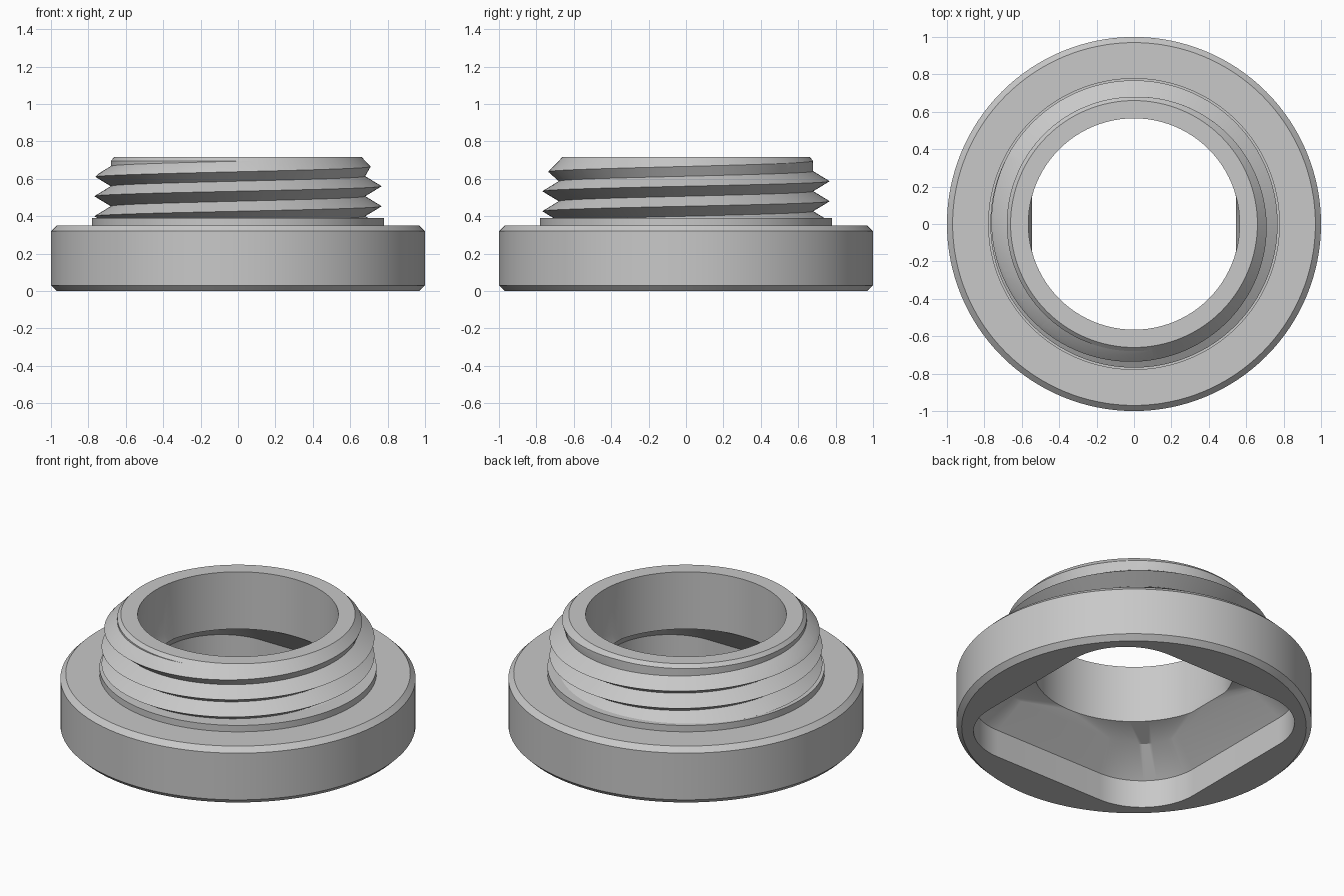
import bpy, bmesh, math
from math import cos, sin, tau, pi, radians

SEG = 128
PITCH, ROOT, CREST = 0.107, 0.68, 0.768
TOP = 0.717
BORE = 0.565
ARC = 24

cube = bpy.data.objects.get("Cube")
if cube:
    bpy.data.objects.remove(cube, do_unlink=True)

grey = bpy.data.materials.new("plain grey")
grey.use_nodes = True
colour = (0.58, 0.58, 0.58, 1)
grey.diffuse_color = colour
grey.node_tree.nodes["Principled BSDF"].inputs["Base Color"].default_value = colour


def finish(name, bm):
    bmesh.ops.recalc_face_normals(bm, faces=bm.faces)
    mesh = bpy.data.meshes.new(name)
    bm.to_mesh(mesh)
    bm.free()
    mesh.materials.append(grey)
    obj = bpy.data.objects.new(name, mesh)
    bpy.context.collection.objects.link(obj)
    return obj


def loft(name, rings):
    """Closed solid through a stack of equal-length rings."""
    bm = bmesh.new()
    loops = [[bm.verts.new(p) for p in ring] for ring in rings]
    n = len(loops[0])
    for a, b in zip(loops, loops[1:]):
        for i in range(n):
            j = (i + 1) % n
            bm.faces.new((a[i], a[j], b[j], b[i]))
    bm.faces.new(loops[0])
    bm.faces.new(loops[-1])
    bmesh.ops.remove_doubles(bm, verts=bm.verts, dist=0.0001)
    return finish(name, bm)


def circle(r, z):
    return [(r * cos(tau * i / SEG), r * sin(tau * i / SEG), z) for i in range(SEG)]


def combine(target, other, operation):
    mod = target.modifiers.new(operation.lower(), "BOOLEAN")
    mod.operation = operation
    mod.solver = "EXACT"
    mod.object = other
    bpy.context.view_layer.objects.active = target
    bpy.ops.object.modifier_apply(modifier=mod.name)
    bpy.data.objects.remove(other, do_unlink=True)


# Helical thread: rows alternate between crest and root, fading out at the top
def thread_rod(low, high):
    bm = bmesh.new()
    rows = range(-6, 5)
    columns = []
    for j in range(SEG + 1):
        a = tau * j / SEG
        column = []
        for k in rows:
            z = min(max(0.56 + PITCH * (j / SEG + k / 2), low), high)
            turn = (z - 0.56) / PITCH - j / SEG
            nearest = math.floor(turn + 0.5)
            fade = min(1, max(0, 1.35 * (1.25 - nearest - j / SEG)))
            r = ROOT + (CREST - ROOT) * fade * (1 - 2 * abs(turn - nearest))
            column.append(bm.verts.new((r * cos(a), r * sin(a), z)))
        columns.append(column)
    for a, b in zip(columns, columns[1:]):
        for k in range(len(rows) - 1):
            bm.faces.new((a[k], b[k], b[k + 1], a[k + 1]))
    bmesh.ops.remove_doubles(bm, verts=bm.verts, dist=0.0001)
    rim = [e for e in bm.edges if e.is_boundary]
    bmesh.ops.holes_fill(bm, edges=rim, sides=0)
    return finish("threaded_neck", bm)


# Rounded square and bore rings share one layout: four corner arcs
def corner_angles():
    return [(q * pi / 2, q * pi / 2 + pi / 2 * i / ARC)
            for q in range(4) for i in range(ARC + 1)]


def rounded_square(half, fillet, z):
    reach = (half - fillet) * math.sqrt(2)
    return [(reach * cos(q + pi / 4) + fillet * cos(a),
             reach * sin(q + pi / 4) + fillet * sin(a), z)
            for q, a in corner_angles()]


def bore_ring(z, limit=1):
    return [(max(-limit, min(limit, BORE * cos(a))), BORE * sin(a), z)
            for q, a in corner_angles()]


# Flange with chamfered rims and a low collar
body = loft("threaded_flange_ring", [circle(r, z) for r, z in (
    (0.97, 0), (1, 0.03), (1, 0.32), (0.97, 0.35), (0.78, 0.35), (0.78, 0.39))])

# Neck trimmed to a chamfered top
neck = thread_rod(0.36, 0.75)
envelope = loft("neck_envelope", [circle(r, z) for r, z in (
    (0.9, 0.3), (0.9, TOP - 0.25), (0.66, TOP))])
combine(neck, envelope, "INTERSECT")
combine(body, neck, "UNION")

# Square recess with sloping sides that curve over into the round bore
cutter = loft("bore_cutter", [
    rounded_square(0.75, 0.375, -0.1), rounded_square(0.75, 0.375, 0.172),
    rounded_square(0.605, 0.285, 0.315),
    bore_ring(0.362, 0.545), bore_ring(0.42), bore_ring(0.9)])
combine(body, cutter, "DIFFERENCE")

# Smooth walls with crisp edges
bpy.ops.object.select_all(action="DESELECT")
body.select_set(True)
bpy.context.view_layer.objects.active = body
bpy.ops.object.shade_smooth_by_angle(angle=radians(25))
